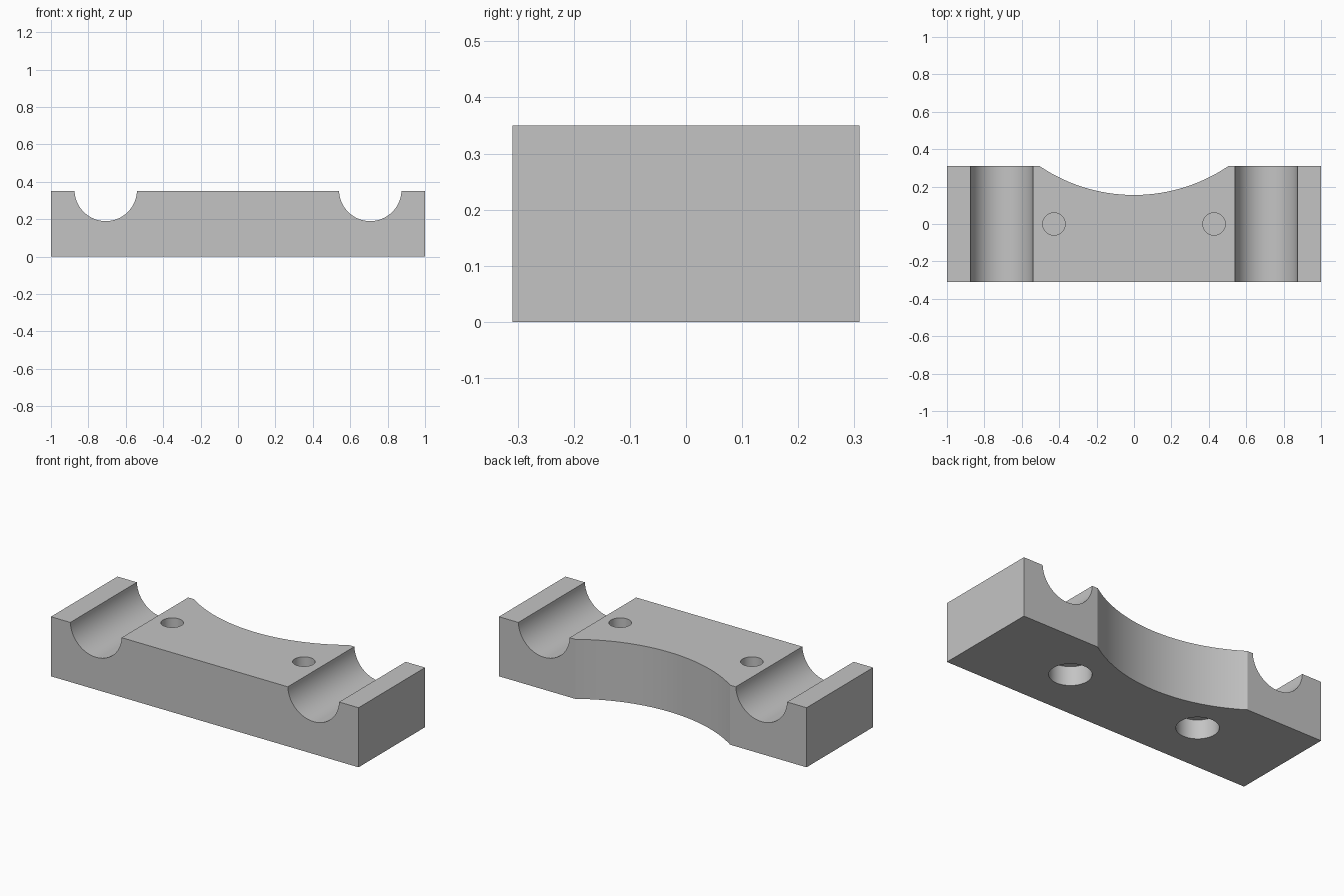
import bpy, bmesh, math
from mathutils import Matrix

old = bpy.data.objects.get("Cube")
if old:
    bpy.data.objects.remove(old, do_unlink=True)

HALF_X, HALF_Y, HEIGHT = 1.0, 0.309, 0.35
GROOVE_X, GROOVE_Z, GROOVE_R = 0.707, 0.357, 0.167
HOLE_X = 0.428

grey = bpy.data.materials.new("plain grey")
grey.use_nodes = True
colour = (0.55, 0.55, 0.55, 1)
grey.diffuse_color = colour
grey.node_tree.nodes["Principled BSDF"].inputs["Base Color"].default_value = colour


def groove(cx):
    """Points of a round channel, from its left rim to its right rim."""
    rim = math.asin((GROOVE_Z - HEIGHT) / GROOVE_R)
    start, end, steps = math.pi + rim, 2 * math.pi - rim, 48
    angles = [start + (end - start) * i / steps for i in range(steps + 1)]
    return [(cx + GROOVE_R * math.cos(a), GROOVE_Z + GROOVE_R * math.sin(a)) for a in angles]


def cylinder_cutter(name, x, y, z_low, z_high, radius, sides):
    bm = bmesh.new()
    bmesh.ops.create_cone(bm, cap_ends=True, segments=sides, radius1=radius, radius2=radius,
                          depth=z_high - z_low,
                          matrix=Matrix.Translation((x, y, (z_low + z_high) / 2)))
    mesh = bpy.data.meshes.new(name)
    bm.to_mesh(mesh)
    bm.free()
    mesh.materials.append(grey)
    cutter = bpy.data.objects.new(name, mesh)
    bpy.context.collection.objects.link(cutter)
    cutter.hide_render = True
    return cutter


# Block with two channels: front profile extruded from front to back
profile = [(-HALF_X, 0), (-HALF_X, HEIGHT)] + groove(-GROOVE_X) + groove(GROOVE_X)
profile += [(HALF_X, HEIGHT), (HALF_X, 0)]
bm = bmesh.new()
face = bm.faces.new([bm.verts.new((x, -HALF_Y, z)) for x, z in profile])
side = bmesh.ops.extrude_face_region(bm, geom=[face])
moved = [v for v in side["geom"] if isinstance(v, bmesh.types.BMVert)]
bmesh.ops.translate(bm, verts=moved, vec=(0, 2 * HALF_Y, 0))
bmesh.ops.recalc_face_normals(bm, faces=bm.faces)
mesh = bpy.data.meshes.new("clamp_block")
bm.to_mesh(mesh)
bm.free()
mesh.materials.append(grey)
block = bpy.data.objects.new("clamp_block", mesh)
bpy.context.collection.objects.link(block)

# Curved back recess, narrow top holes and wide bottom pockets with a thin web between
cutters = [cylinder_cutter("back_recess_cutter", 0, 1.055, -0.1, 0.5, 0.9, 160)]
for label, x in (("left", HOLE_X), ("right", -HOLE_X)):
    cutters.append(cylinder_cutter(label + "_hole_cutter", x, 0, 0.123, 0.5, 0.06, 48))
    cutters.append(cylinder_cutter(label + "_pocket_cutter", x, 0, -0.1, 0.112, 0.112, 64))

bpy.ops.object.select_all(action="DESELECT")
block.select_set(True)
bpy.context.view_layer.objects.active = block
for cutter in cutters:
    cut = block.modifiers.new(cutter.name, "BOOLEAN")
    cut.operation, cut.solver, cut.object = "DIFFERENCE", "EXACT", cutter
    bpy.ops.object.modifier_apply(modifier=cut.name)
    bpy.data.objects.remove(cutter, do_unlink=True)

bpy.ops.object.shade_smooth_by_angle(angle=math.radians(30))
